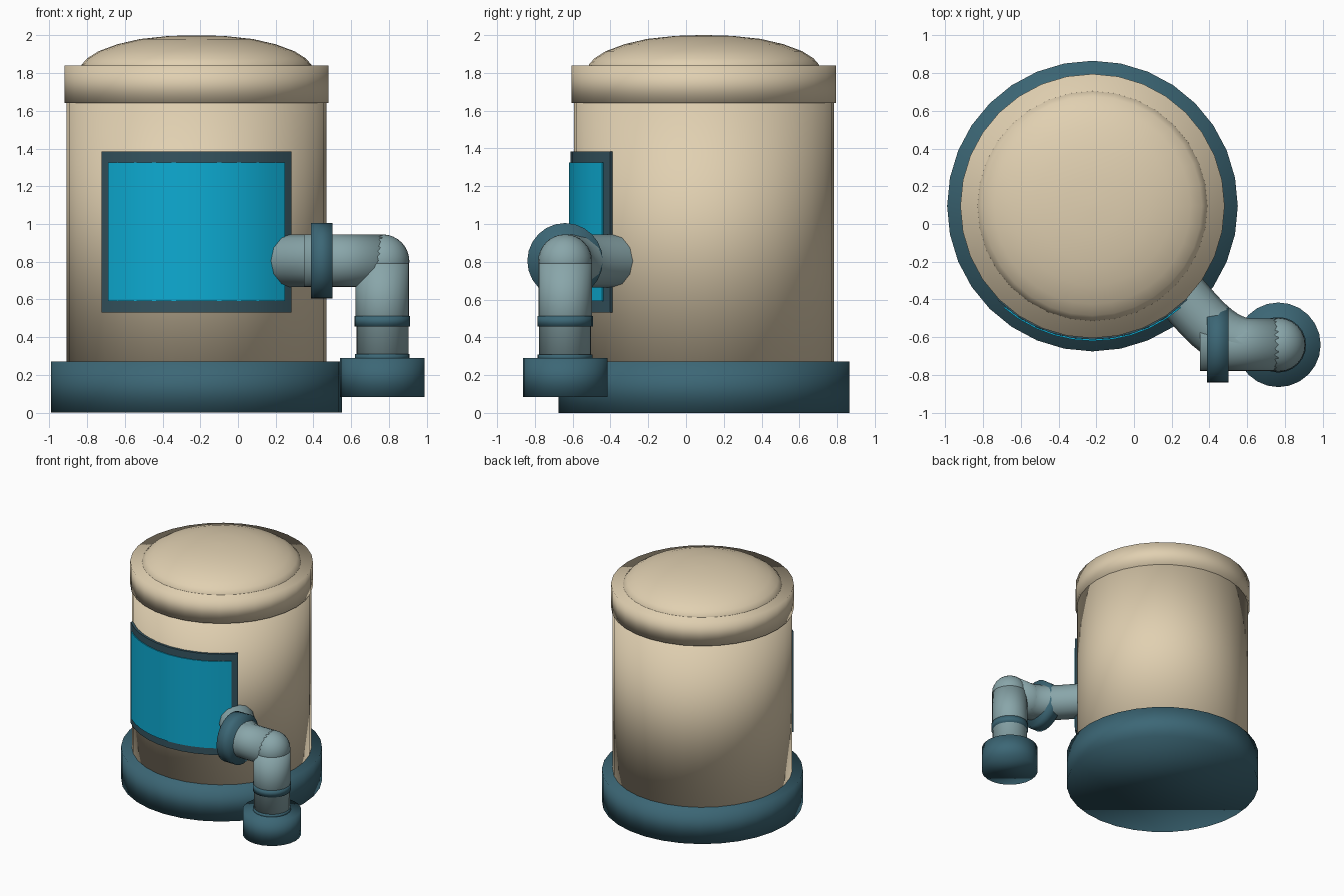
import bpy, bmesh, math
from mathutils import Vector, Matrix

if "Cube" in bpy.data.objects:
    bpy.data.objects.remove(bpy.data.objects["Cube"])


def material(name, rgb):
    m = bpy.data.materials.new(name)
    m.diffuse_color = (*rgb, 1)
    m.use_nodes = True
    m.node_tree.nodes["Principled BSDF"].inputs["Base Color"].default_value = m.diffuse_color
    return m


TAN = material("warm_tan", (0.75, 0.63, 0.44))
TEAL = material("dark_teal", (0.045, 0.135, 0.18))
PIPE = material("pale_grey_blue", (0.25, 0.38, 0.40))
BLUE = material("bright_blue", (0.004, 0.41, 0.65))
FRAME = material("dark_slate", (0.035, 0.088, 0.115))

TANK = Vector((-0.22, 0.095, 0))    # tank axis
DROP = Vector((0.765, -0.64, 0))    # axis of the downward pipe
PIPE_Z = 0.805


def finish(name, bm, mat, smooth=True):
    me = bpy.data.meshes.new(name)
    bmesh.ops.recalc_face_normals(bm, faces=bm.faces)
    bm.to_mesh(me)
    bm.free()
    for p in me.polygons:
        p.use_smooth = smooth
    me.materials.append(mat)
    ob = bpy.data.objects.new(name, me)
    bpy.context.scene.collection.objects.link(ob)
    return ob


def lathe(name, profile, mat, origin, n=32, axis='Z'):
    """Revolve (radius, height) pairs around an axis, capping both ends."""
    bm = bmesh.new()
    rings = []
    for r, z in profile:
        rings.append([bm.verts.new((r * math.cos(2 * math.pi * i / n),
                                    r * math.sin(2 * math.pi * i / n), z))
                      for i in range(n)])
    for a, b in zip(rings, rings[1:]):
        for i in range(n):
            j = (i + 1) % n
            bm.faces.new((a[i], a[j], b[j], b[i]))
    bm.faces.new(rings[0][::-1])
    bm.faces.new(rings[-1])
    if axis == 'X':
        bm.transform(Matrix.Rotation(math.pi / 2, 4, 'Y'))
    bm.transform(Matrix.Translation(origin))
    return finish(name, bm, mat)


def curved_plate(name, r, half_width, z0, z1, mat, thick=0.008, n=10):
    """Thin plate wrapped round the front of the tank."""
    bm = bmesh.new()
    half = math.asin(half_width / r)
    cols = []
    for i in range(n + 1):
        a = -math.pi / 2 - half + 2 * half * i / n
        d = Vector((math.cos(a), math.sin(a), 0))
        cols.append([bm.verts.new(TANK + d * rr + Vector((0, 0, z)))
                     for rr, z in ((r, z0), (r, z1), (r - thick, z1), (r - thick, z0))])
    for a, b in zip(cols, cols[1:]):
        for k in range(4):
            m = (k + 1) % 4
            bm.faces.new((a[k], b[k], b[m], a[m]))
    bm.faces.new(cols[0])
    bm.faces.new(cols[-1][::-1])
    ob = finish(name, bm, mat)
    bpy.context.view_layer.objects.active = ob
    ob.select_set(True)
    bpy.ops.object.shade_smooth_by_angle(angle=math.radians(30))
    ob.select_set(False)
    return ob


# Tank: base, body, lid and dome
lathe("tank_base", [(0.77, 0), (0.77, 0.272)], TEAL, TANK)
lathe("tank_body", [(0.688, 0.26), (0.688, 1.66)], TAN, TANK)
lathe("tank_lid", [(0.70, 1.64), (0.70, 1.84)], TAN, TANK)
lathe("lid_dome", [(0.61, 1.83), (0.608, 1.845), (0.58, 1.877), (0.52, 1.915), (0.42, 1.952),
                   (0.30, 1.98), (0.15, 1.996), (0.02, 2.0)], TAN, TANK)

# Front panel
curved_plate("panel_frame", 0.707, 0.503, 0.532, 1.384, FRAME, 0.02)
curved_plate("panel_screen", 0.715, 0.47, 0.592, 1.325, BLUE)

# Curved pipe leaving the tank
cu = bpy.data.curves.new("pipe_bend", 'CURVE')
cu.dimensions = '3D'
cu.bevel_depth = 0.14
cu.bevel_resolution = 4
cu.resolution_u = 10
sp = cu.splines.new('BEZIER')
sp.bezier_points.add(1)
for p, (l, c, r) in zip(sp.bezier_points, (((.12, -.22), (.23, -.35), (.35, -.49)),
                                           ((.45, -.62), (.60, -.64), (.70, -.64)))):
    p.handle_left_type = p.handle_right_type = 'FREE'
    p.handle_left, p.co, p.handle_right = (*l, PIPE_Z), (*c, PIPE_Z), (*r, PIPE_Z)
tmp = bpy.data.objects.new("pipe_bend_curve", cu)
bpy.context.scene.collection.objects.link(tmp)
bpy.context.view_layer.update()
bm = bmesh.new()
bm.from_mesh(tmp.to_mesh())
tmp.to_mesh_clear()
bpy.data.objects.remove(tmp)
finish("pipe_bend", bm, PIPE)

# Horizontal pipe with flange
mid = Vector((0, DROP.y, PIPE_Z))
lathe("pipe_horizontal", [(0.14, 0.35), (0.14, 0.765)], PIPE, mid, 24, 'X')
lathe("pipe_flange", [(0.2, 0.387), (0.2, 0.5)], TEAL, mid, 24, 'X')

# Elbow ball
bm = bmesh.new()
bmesh.ops.create_uvsphere(bm, u_segments=24, v_segments=16, radius=0.143)
bm.transform(Matrix.Translation(DROP + Vector((0, 0, PIPE_Z - 0.003))))
finish("pipe_elbow", bm, PIPE)

# Downward pipe, ring, collar and end cap
lathe("pipe_vertical", [(0.138, 0.2), (0.138, 0.48), (0.142, 0.485), (0.142, 0.80)], PIPE, DROP, 24)
lathe("pipe_ring", [(0.147, 0.457), (0.147, 0.513)], TEAL, DROP, 24)
lathe("pipe_collar", [(0.145, 0.28), (0.145, 0.31)], TEAL, DROP, 24)
lathe("pipe_cap", [(0.224, 0.083), (0.224, 0.29)], TEAL, DROP, 24)
